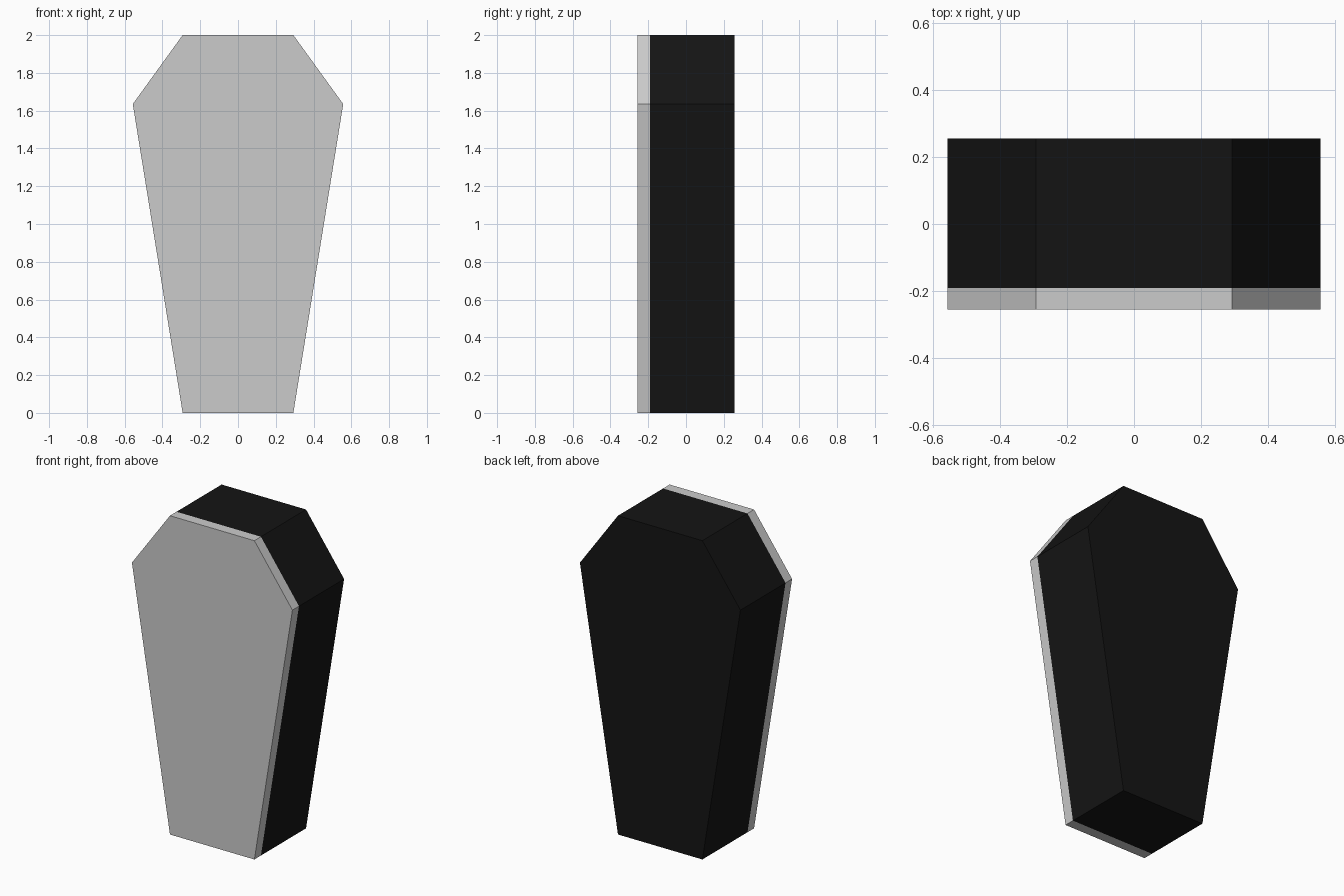
import bpy
import bmesh

if "Cube" in bpy.data.objects:
    bpy.data.objects.remove(bpy.data.objects["Cube"])

# Right half of the six-sided outline (x, z), mirrored to the left
HALF = [(0.293, 0.0), (0.557, 1.635), (0.293, 2.0)]
OUTLINE = HALF + [(-x, z) for x, z in reversed(HALF)]


def slab(name, y_front, y_back):
    """Extrude the outline along y."""
    bm = bmesh.new()
    face = bm.faces.new([bm.verts.new((x, y_front, z)) for x, z in OUTLINE])
    ext = bmesh.ops.extrude_face_region(bm, geom=[face], use_keep_orig=True)
    moved = [g for g in ext["geom"] if isinstance(g, bmesh.types.BMVert)]
    bmesh.ops.translate(bm, verts=moved, vec=(0, y_back - y_front, 0))
    bmesh.ops.recalc_face_normals(bm, faces=bm.faces)
    mesh = bpy.data.meshes.new(name)
    bm.to_mesh(mesh)
    bm.free()
    obj = bpy.data.objects.new(name, mesh)
    bpy.context.collection.objects.link(obj)
    return obj


# Thin grey lid at the front
slab("lid", -0.256, -0.191)

# Deep black box behind it
box = slab("box", -0.191, 0.256)
black = bpy.data.materials.new("black")
black.diffuse_color = (0.007, 0.007, 0.007, 1)
black.use_nodes = True
black.node_tree.nodes["Principled BSDF"].inputs["Base Color"].default_value = black.diffuse_color
box.data.materials.append(black)
